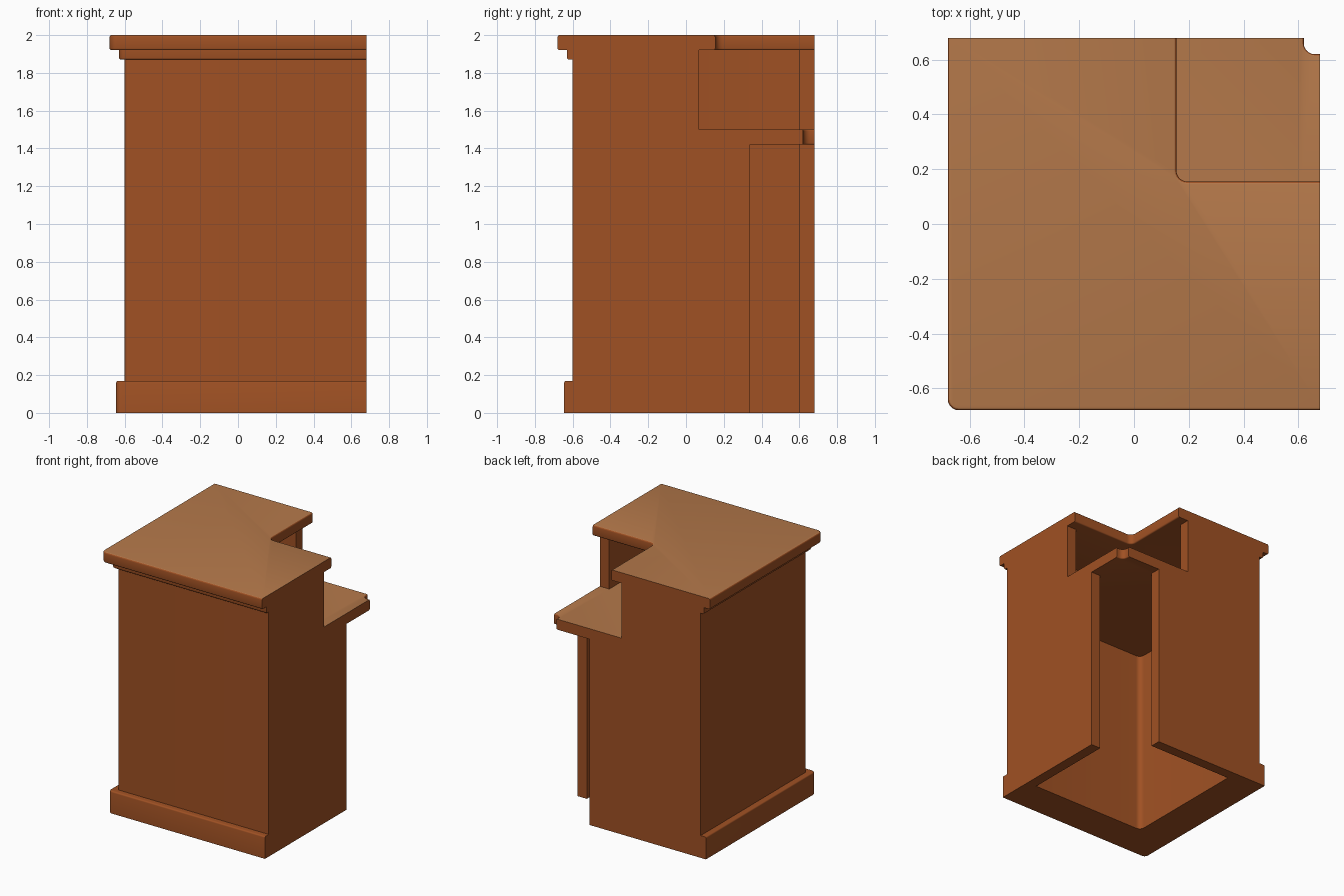
import bpy, bmesh, math
from mathutils import Vector

if "Cube" in bpy.data.objects:
    bpy.data.objects.remove(bpy.data.objects["Cube"])

E = 0.68    # cut ends of both arms


def material(name, rgb):
    m = bpy.data.materials.new(name)
    m.diffuse_color = (*rgb, 1)
    m.use_nodes = True
    m.node_tree.nodes["Principled BSDF"].inputs["Base Color"].default_value = m.diffuse_color
    return m


wood = material("red brown wood", (0.35, 0.082, 0.017))
top_wood = material("light brown counter top", (0.46, 0.19, 0.069))


def rounded(points, segs=6):
    """Outline of (x, y, radius) with filleted corners."""
    out = []
    n = len(points)
    for i, (x, y, r) in enumerate(points):
        p = Vector((x, y))
        if r == 0:
            out.append(p)
            continue
        a = (Vector(points[i - 1][:2]) - p).normalized()
        b = (Vector(points[(i + 1) % n][:2]) - p).normalized()
        c = p + (a + b) * r            # right-angled corners only
        for k in range(segs + 1):
            t = k / segs * math.pi / 2
            out.append(c - b * r * math.cos(t) - a * r * math.sin(t))
    return out


def finish(name, bm, top=None):
    bmesh.ops.recalc_face_normals(bm, faces=bm.faces[:])
    if top is not None:
        bm.normal_update()
        for f in bm.faces:
            if f.normal.z > 0.9 and f.calc_center_median().z > top - 0.002:
                f.material_index = 1
    me = bpy.data.meshes.new(name)
    bm.to_mesh(me)
    bm.free()
    ob = bpy.data.objects.new(name, me)
    bpy.context.collection.objects.link(ob)
    me.materials.append(wood)
    me.materials.append(top_wood)
    bpy.context.view_layer.objects.active = ob
    bpy.ops.object.select_all(action='DESELECT')
    ob.select_set(True)
    bpy.ops.object.shade_smooth_by_angle(angle=math.radians(35))
    return ob


def prism(name, outline, z0, z1, soften=None, width=0.01, top=False):
    """Extrude an outline upward; soften(midpoint) picks the eased edges."""
    bm = bmesh.new()
    f = bm.faces.new([bm.verts.new((p.x, p.y, z0)) for p in rounded(outline)])
    r = bmesh.ops.extrude_face_region(bm, geom=[f])
    bmesh.ops.translate(bm, vec=(0, 0, z1 - z0),
                        verts=[v for v in r["geom"] if isinstance(v, bmesh.types.BMVert)])
    bmesh.ops.recalc_face_normals(bm, faces=bm.faces[:])
    if soften:
        edges = []
        for e in bm.edges:
            a, b = e.verts[0].co, e.verts[1].co
            m = (a + b) / 2
            if abs(a.z - b.z) < 1e-5 and m.x < E - 1e-4 and m.y < E - 1e-4 and soften(m):
                edges.append(e)
        bmesh.ops.bevel(bm, geom=edges, offset=width, segments=3, profile=0.5,
                        affect='EDGES', clamp_overlap=True)
    return finish(name, bm, z1 if top else None)


def corner(outer, inner, r_out, r_in, end=E):
    """L-shaped plan of a run that turns the corner."""
    return [(outer, outer, r_out), (end, outer, 0), (end, inner, 0),
            (inner, inner, r_in), (inner, end, 0), (outer, end, 0)]


# outer wall of the corner unit
prism("wall", corner(-0.6, -0.37, 0.02, 0.04, 0.6), 0, 1.92)

# plinth and cornice trim wrapped around the outside
prism("plinth", corner(-0.645, -0.6, 0.03, 0.02), 0, 0.17,
      lambda m: m.z > 0.1 and min(m.x, m.y) < -0.61)
prism("cornice_trim", corner(-0.63, -0.6, 0.03, 0.02), 1.87, 1.92,
      lambda m: m.z < 1.9 and min(m.x, m.y) < -0.61)

# raised top
prism("bar_top", corner(-0.68, 0.155, 0.04, 0.04), 1.92, 2.0,
      lambda m: True, top=True)

# lower work surface with a notched, filleted inner corner
prism("work_surface",
      [(-0.37, -0.37, 0), (0.6, -0.37, 0), (0.6, 0.07, 0), (E, 0.07, 0),
       (E, 0.62, 0), (0.62, 0.62, 0.04), (0.62, E, 0), (0.07, E, 0),
       (0.07, 0.6, 0), (-0.37, 0.6, 0)],
      1.42, 1.5, lambda m: m.x > 0.61 and m.y > 0.61, 0.008, top=True)

# stepped end panels, mirrored across the diagonal
PANEL = [(-0.6, 0), (0.34, 0), (0.34, 1.42), (0.07, 1.42), (0.07, 1.92), (-0.6, 1.92)]
for name, swap in (("right_end_panel", False), ("back_end_panel", True)):
    bm = bmesh.new()
    f = bm.faces.new([bm.verts.new((u, 0.6, z) if swap else (0.6, u, z)) for u, z in PANEL])
    r = bmesh.ops.extrude_face_region(bm, geom=[f])
    bmesh.ops.translate(bm, vec=(0, 0.08, 0) if swap else (0.08, 0, 0),
                        verts=[v for v in r["geom"] if isinstance(v, bmesh.types.BMVert)])
    finish(name, bm)
